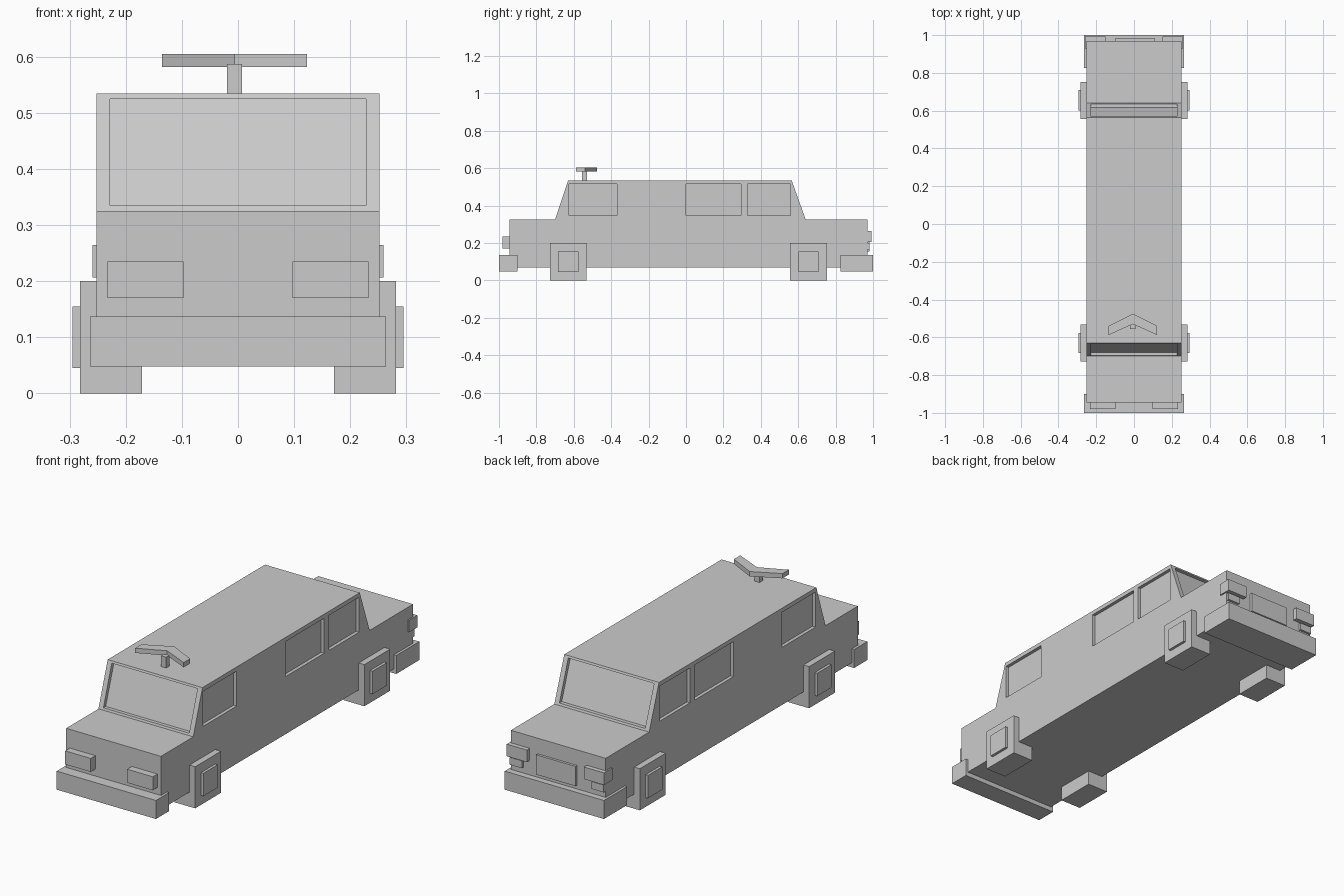
import bpy, bmesh

if "Cube" in bpy.data.objects:
    bpy.data.objects.remove(bpy.data.objects["Cube"])


def prism(name, pts, lo, hi, axis='x'):
    """Extrude a profile: (y, z) points along x, or (x, y) points along z."""
    bm = bmesh.new()
    place = (lambda p, t: (t, p[0], p[1])) if axis == 'x' else (lambda p, t: (p[0], p[1], t))
    a = [bm.verts.new(place(p, lo)) for p in pts]
    b = [bm.verts.new(place(p, hi)) for p in pts]
    bm.faces.new(a)
    bm.faces.new(b)
    n = len(pts)
    for i in range(n):
        j = (i + 1) % n
        bm.faces.new((a[i], a[j], b[j], b[i]))
    bmesh.ops.recalc_face_normals(bm, faces=bm.faces)
    me = bpy.data.meshes.new(name)
    bm.to_mesh(me)
    bm.free()
    ob = bpy.data.objects.new(name, me)
    bpy.context.collection.objects.link(ob)
    return ob


def box(name, x, y, z):
    return prism(name, [(y[0], z[0]), (y[1], z[0]), (y[1], z[1]), (y[0], z[1])], *x)


def pair(name, x, y, z):
    box(name + "_right", x, y, z)
    box(name + "_left", (-x[1], -x[0]), y, z)


def cut(target, cutter):
    mod = target.modifiers.new("recess", 'BOOLEAN')
    mod.operation = 'DIFFERENCE'
    mod.solver = 'EXACT'
    mod.object = cutter
    bpy.context.view_layer.objects.active = target
    bpy.ops.object.modifier_apply(modifier=mod.name)
    bpy.data.objects.remove(cutter)


# Long lower body
box("lower_body", (-.252, .252), (-.945, .97), (.07, .325))

# Cabin with sloped ends
cabin = prism("cabin", [(-.70, .325), (.64, .325), (.565, .535), (-.63, .535)], -.252, .252)

# Recessed windscreen and rear window, parallel to the slopes
for y0, y1, s in ((-.697, -.633, 1), (.636, .569, -1)):
    d, o = .018 * s, -.03 * s
    cut(cabin, prism("screen_cutter", [(y0 + o, .335), (y0 + d, .335),
                                       (y1 + d, .525), (y1 + o, .525)], -.228, .228))

# Recessed side windows
for y in ((-.625, -.37), (0, .295), (.33, .56)):
    for x in ((.236, .27), (-.27, -.236)):
        cut(cabin, box("window_cutter", x, y, (.347, .515)))

# Square wheels with raised hubs
for tag, y in (("front", -.63), ("rear", .655)):
    pair(tag + "_wheel", (.171, .282), (y - .098, y + .098), (0, .2))
    pair(tag + "_hub", (.275, .295), (y - .054, y + .054), (.045, .155))

# Bumpers
box("front_bumper", (-.264, .264), (-1, -.9), (.048, .137))
box("rear_bumper", (-.264, .264), (.825, 1), (.048, .137))

# Lamps and rear plate
pair("headlight", (.097, .233), (-.98, -.94), (.17, .235))
pair("tail_light", (.152, .259), (.93, .992), (.207, .265))
pair("reverse_light", (.185, .25), (.96, .982), (.165, .2))
box("rear_plate", (-.1, .11), (.96, .982), (.155, .25))

# Roof aerial: stem and swept V
box("aerial_stem", (-.02, .007), (-.555, -.53), (.53, .587))
prism("aerial_wing", [(-.135, -.588), (-.006, -.53), (.123, -.588), (.123, -.54),
                      (-.006, -.475), (-.135, -.54)], .582, .605, 'z')
